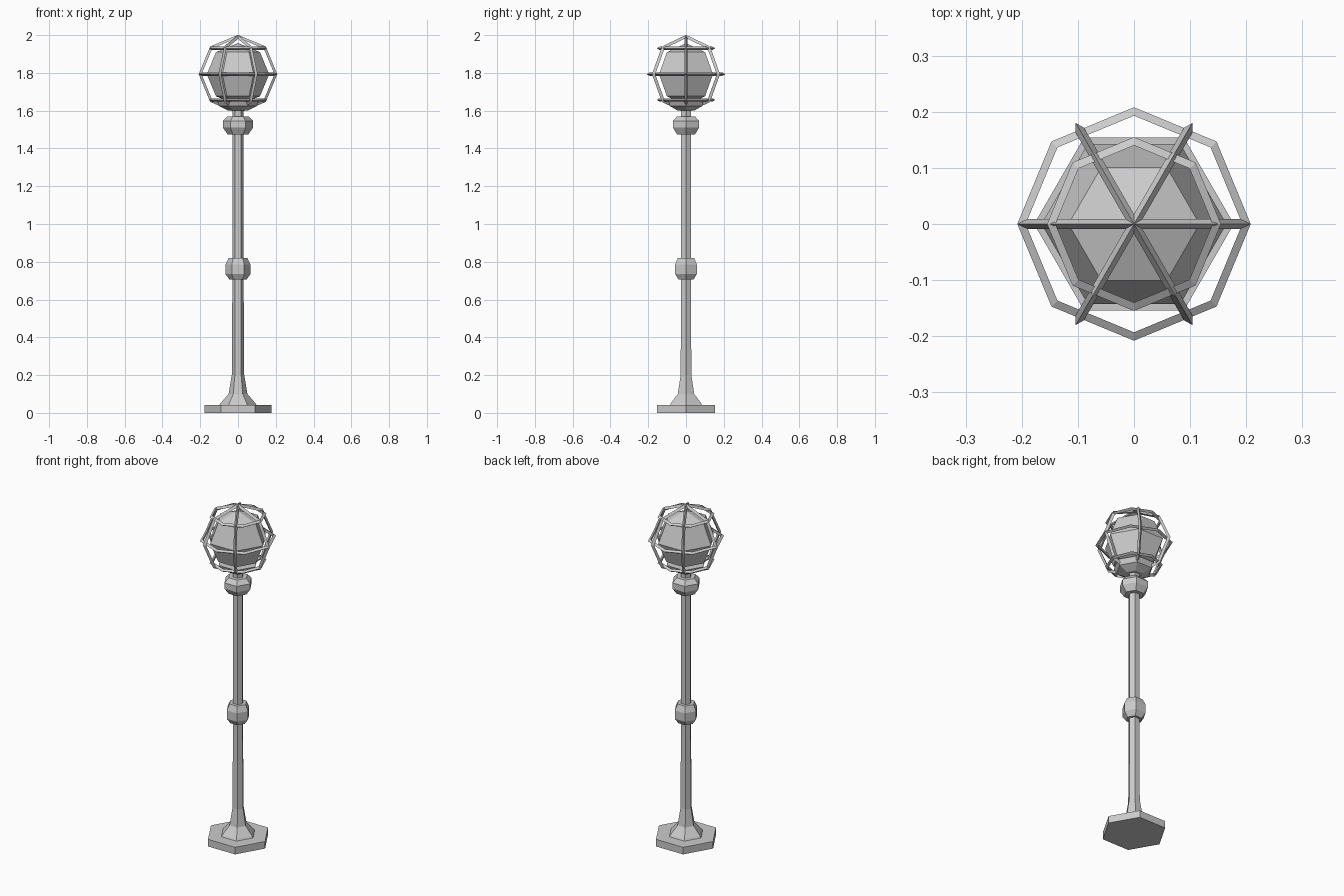
import bpy, bmesh
from math import pi, sin, cos

if "Cube" in bpy.data.objects:
    bpy.data.objects.remove(bpy.data.objects["Cube"])

CZ = 1.793  # lantern centre height


def lathe(name, profile, sides=6):
    """Spin (radius, z) points into a faceted solid with a corner on +x."""
    bm = bmesh.new()
    rows = []
    for r, z in profile:
        if r == 0:
            rows.append([bm.verts.new((0, 0, z))] * sides)
        else:
            rows.append([bm.verts.new((r * cos(2 * pi * i / sides), r * sin(2 * pi * i / sides), z))
                         for i in range(sides)])
    for a, b in zip(rows, rows[1:]):
        for i in range(sides):
            j = (i + 1) % sides
            bm.faces.new(list(dict.fromkeys((a[i], a[j], b[j], b[i]))))
    if profile[0][0]:
        bm.faces.new(rows[0][::-1])
    if profile[-1][0]:
        bm.faces.new(rows[-1])
    mesh = bpy.data.meshes.new(name)
    bm.to_mesh(mesh)
    bm.free()
    obj = bpy.data.objects.new(name, mesh)
    bpy.context.collection.objects.link(obj)
    return obj


def bar(name, points, closed):
    """Triangular bar along (radius-like, height) points; points = three-corner sections."""
    bm = bmesh.new()
    secs = [[bm.verts.new(p) for p in sec] for sec in points]
    pairs = list(zip(secs, secs[1:])) + ([(secs[-1], secs[0])] if closed else [])
    for a, b in pairs:
        for i in range(3):
            j = (i + 1) % 3
            bm.faces.new((a[i], a[j], b[j], b[i]))
    if not closed:
        bm.faces.new(secs[0][::-1])
        bm.faces.new(secs[-1])
    bmesh.ops.recalc_face_normals(bm, faces=bm.faces)
    mesh = bpy.data.meshes.new(name)
    bm.to_mesh(mesh)
    bm.free()
    obj = bpy.data.objects.new(name, mesh)
    bpy.context.collection.objects.link(obj)
    return obj


# triangular section: ridge facing outward
SECTION = [(0.01, 0), (-0.005, 0.0087), (-0.005, -0.0087)]


def section(radius, angle):
    return [((radius + d) * cos(angle), (radius + d) * sin(angle), h) for d, h in SECTION]


# base plate and flared post
lathe("base_plate", [(0.178, 0), (0.178, 0.042)])
lathe("post", [(0.10, 0.04), (0.092, 0.052), (0.05, 0.1), (0.033, 0.2), (0.03, 0.65),
               (0.03, 1.62)])

# decorative knobs
lathe("middle_knob", [(0.045, 0.705), (0.066, 0.735), (0.066, 0.785), (0.05, 0.82)])
lathe("upper_knob", [(0.055, 1.475), (0.08, 1.51), (0.08, 1.545), (0.055, 1.57)])

# lantern cup and globe
lathe("lantern_cup", [(0.05, 1.60), (0.1, 1.625), (0.115, 1.655)])
lathe("globe", [(0.165 * sin(pi * k / 4) if k % 4 else 0, CZ - 0.165 * cos(pi * k / 4))
                for k in range(5)])

# horizontal cage rings
for name, r, z in (("lower", 0.145, 1.657), ("middle", 0.198, CZ), ("upper", 0.145, 1.93)):
    ring = bar(name + "_cage_ring", [section(r, pi * k / 4) for k in range(8)], True)
    ring.location.z = z

# upright cage hoops
for n in range(3):
    hoop = bar("cage_hoop", [section(0.198, pi * k / 4) for k in range(8)], True)
    hoop.rotation_euler = (pi / 2, 0, n * pi / 3)
    hoop.location.z = CZ
